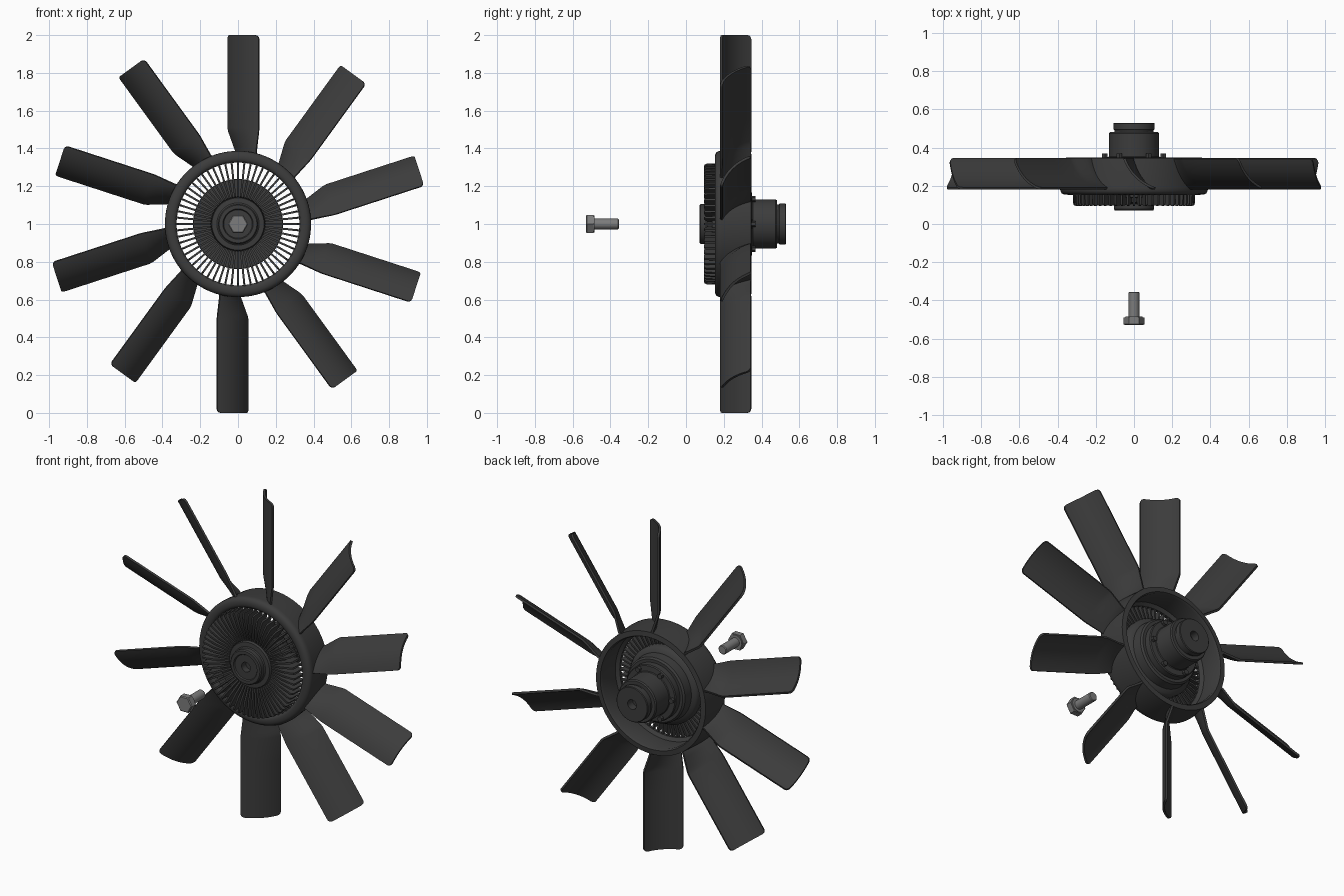
import bpy, bmesh, math
from mathutils import Matrix, Vector

if "Cube" in bpy.data.objects:
    bpy.data.objects.remove(bpy.data.objects["Cube"])

def material(name, v):
    m = bpy.data.materials.new(name)
    m.diffuse_color = (v, v, v, 1)
    m.use_nodes = True
    m.node_tree.nodes["Principled BSDF"].inputs["Base Color"].default_value = m.diffuse_color
    return m

DARK = material("dark_plastic", 0.045)
STEEL = material("steel", 0.2)
AXIS = Vector((0, 0, 1))          # the fan axis runs along y at z = 1

def finish(name, bm, mat=DARK, angle=35):
    bmesh.ops.remove_doubles(bm, verts=bm.verts, dist=1e-5)
    bmesh.ops.recalc_face_normals(bm, faces=bm.faces)
    me = bpy.data.meshes.new(name)
    bm.to_mesh(me)
    bm.free()
    me.materials.append(mat)
    ob = bpy.data.objects.new(name, me)
    ob.location = AXIS
    bpy.context.collection.objects.link(ob)
    bpy.ops.object.select_all(action='DESELECT')
    ob.select_set(True)
    bpy.context.view_layer.objects.active = ob
    bpy.ops.object.shade_smooth_by_angle(angle=math.radians(angle))
    return ob

def lathe(name, profile, closed=False, steps=96, mat=DARK):
    """Turn an (r, y) profile around the y axis."""
    bm = bmesh.new()
    vs = [bm.verts.new((r, y, 0)) for r, y in profile]
    es = [bm.edges.new((a, b)) for a, b in zip(vs, vs[1:])]
    if closed:
        es.append(bm.edges.new((vs[-1], vs[0])))
    bmesh.ops.spin(bm, geom=vs + es, cent=(0, 0, 0), axis=(0, 1, 0),
                   angle=2 * math.pi, steps=steps, use_merge=True)
    return finish(name, bm, mat)

def prism(bm, points, depth, matrix):
    """Extrude a polygon in the xy plane by depth, centred on z."""
    f = bm.faces.new([bm.verts.new((x, y, -depth / 2)) for x, y in points])
    ext = bmesh.ops.extrude_face_region(bm, geom=[f], use_keep_orig=True)['geom']
    top = [v for v in ext if isinstance(v, bmesh.types.BMVert)]
    bmesh.ops.translate(bm, verts=top, vec=(0, 0, depth))
    bmesh.ops.transform(bm, matrix=matrix, verts=list(f.verts) + top)

# Shroud ring that carries the blades, open at the back
lathe("blade_ring", [(0.325, 0.168), (0.332, 0.158), (0.345, 0.153), (0.365, 0.154),
                     (0.379, 0.161), (0.386, 0.173), (0.387, 0.19), (0.376, 0.345),
                     (0.345, 0.348), (0.338, 0.335), (0.345, 0.2), (0.325, 0.185)], True)

# Clutch body and its front boss
lathe("clutch_body", [(0, 0.13), (0.138, 0.13), (0.142, 0.135), (0.235, 0.138),
                      (0.238, 0.145), (0.238, 0.215), (0.228, 0.23), (0.205, 0.24),
                      (0.2, 0.295), (0.19, 0.305), (0, 0.305)])
lathe("front_boss", [(0, 0.12), (0.03, 0.12), (0.03, 0.078), (0.075, 0.078),
                     (0.08, 0.071), (0.1, 0.071), (0.106, 0.078), (0.106, 0.105),
                     (0.112, 0.11), (0.138, 0.112), (0.142, 0.118), (0.142, 0.14), (0, 0.14)])

# Rear hub with stepped shaft collar
lathe("rear_hub", [(0, 0.3), (0.172, 0.3), (0.172, 0.342), (0.167, 0.348), (0.135, 0.35),
                   (0.131, 0.354), (0.131, 0.474), (0.125, 0.482), (0.103, 0.482),
                   (0.103, 0.492), (0.108, 0.495), (0.108, 0.526), (0.104, 0.53),
                   (0.03, 0.53), (0.03, 0.48), (0, 0.48)])

# Cooling fins
bm = bmesh.new()
fin = [(0.135, 0.15), (0.145, 0.122), (0.18, 0.114), (0.23, 0.1), (0.305, 0.095),
       (0.315, 0.099), (0.319, 0.108), (0.32, 0.16), (0.335, 0.163), (0.335, 0.185), (0.22, 0.19)]
FINS = 60
for i in range(FINS):
    prism(bm, fin, 0.0105, Matrix.Rotation(2 * math.pi * i / FINS, 4, 'Y'))
finish("cooling_fins", bm)

# Small hex screws on the rear flange
bm = bmesh.new()
for i in range(6):
    a = math.pi / 3 * i + math.pi / 6
    m = (Matrix.Translation((0.153 * math.sin(a), 0.355, 0.153 * math.cos(a)))
         @ Matrix.Rotation(math.pi / 2, 4, 'X'))
    bmesh.ops.create_cone(bm, cap_ends=True, segments=6, radius1=0.016,
                          radius2=0.016, depth=0.026, matrix=m)
finish("flange_screws", bm)

# Loose bolt in front: shank, washer face and chamfered hex head
lathe("bolt_shank", [(0, -0.355), (0.024, -0.355), (0.028, -0.36), (0.028, -0.484),
                     (0.044, -0.484), (0.044, -0.492), (0, -0.492)], steps=48, mat=STEEL)
bm = bmesh.new()
hexagon = [(0.054 * math.cos(k * math.pi / 3), 0.054 * math.sin(k * math.pi / 3)) for k in range(6)]
prism(bm, hexagon, 0.04, Matrix.Translation((0, -0.51, 0)) @ Matrix.Rotation(math.pi / 2, 4, 'X'))
rim = [e for e in bm.edges if all(v.co.y < -0.525 for v in e.verts)]
bmesh.ops.bevel(bm, geom=rim, offset=0.005, segments=1, affect='EDGES')
finish("bolt_head", bm, STEEL, 20)

# One curved, pitched blade pointing up
def blade_point(u, r):
    t = min(max((r - 0.385) / 0.115, 0), 1)         # narrow root to full width
    left, right = -0.015 - 0.041 * t, 0.094 + 0.015 * t
    bulge = 0.027 * 4 * u * (1 - u) * 0.707
    x = left + (right - left) * u - bulge * (0.6 + 0.4 * t)
    y = 0.341 + (0.18 - 0.341) * u - bulge
    d = min(u, 1 - u) * 0.23                         # rounded tip corners
    c = 0.022
    drop = c - math.sqrt(max(c * c - (c - d) ** 2, 0)) if d < c else 0
    return (x, y, r - (drop if r > 0.99 else 0))

us = [0, 0.006, 0.02, 0.045, 0.09] + [k / 16 for k in range(2, 15)] + [0.91, 0.955, 0.98, 0.994, 1]
rs = [0.355, 0.385, 0.41, 0.44, 0.47, 0.49, 0.51, 0.65, 0.8, 0.95, 1.0]
bm = bmesh.new()
grid = [[bm.verts.new(blade_point(u, r)) for u in us] for r in rs]
for a, b in zip(grid, grid[1:]):
    for k in range(len(us) - 1):
        bm.faces.new((a[k], a[k + 1], b[k + 1], b[k]))
bm.normal_update()
bmesh.ops.solidify(bm, geom=bm.faces[:], thickness=0.013)
blade = finish("blade_1", bm)

# Repeat the blade around the axis
for i in range(1, 10):
    copy = blade.copy()
    copy.name = f"blade_{i + 1}"
    copy.rotation_euler = (0, i * math.pi / 5, 0)
    bpy.context.collection.objects.link(copy)
